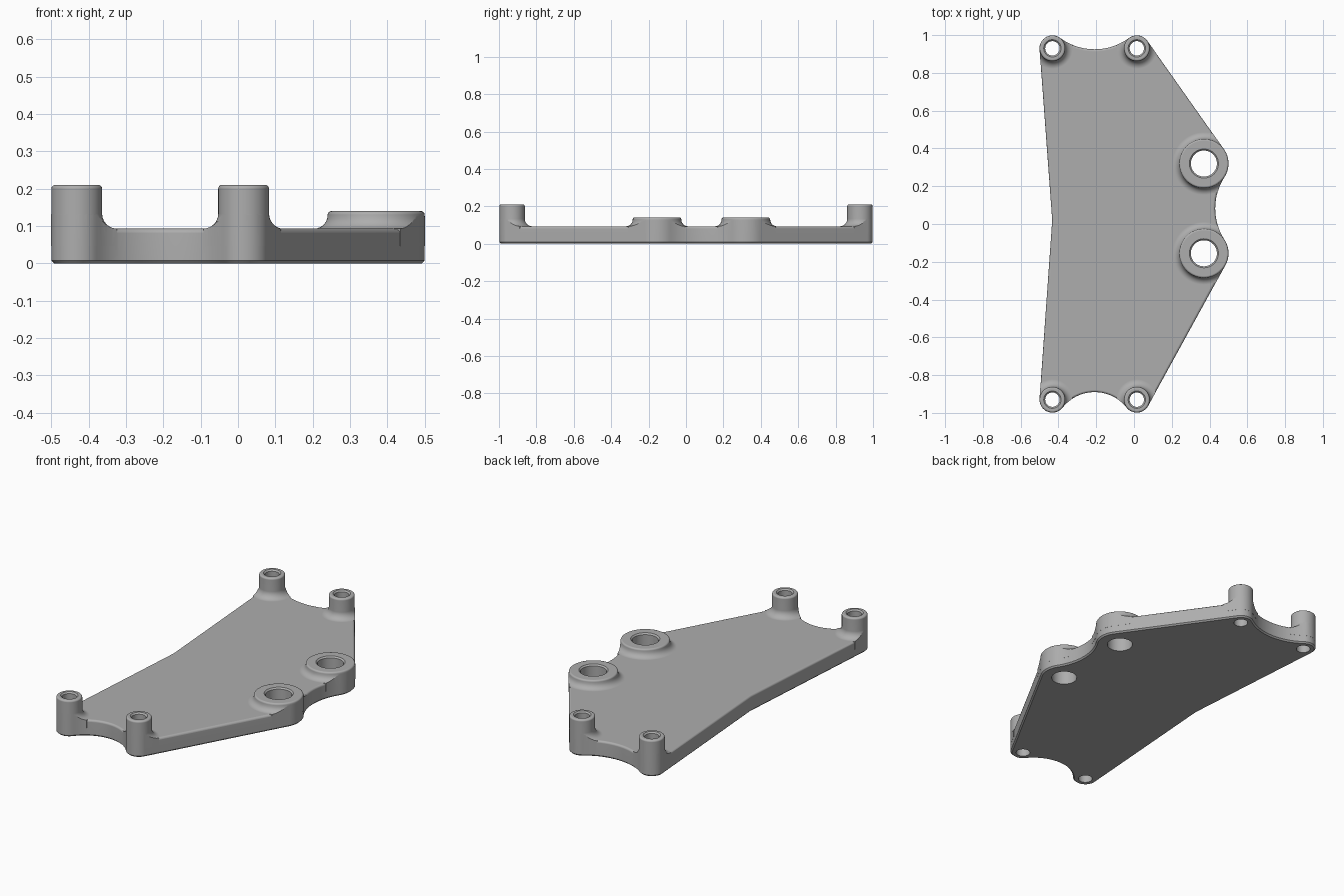
import bpy, bmesh, math
from mathutils import Vector

cube = bpy.data.objects.get("Cube")
if cube:
    bpy.data.objects.remove(cube, do_unlink=True)

THICK = 0.093
POST, LUG = 0.068, 0.13
# boss centres and radii, counter-clockwise, with the waist point of the left side
front_l, front_r = (Vector((-0.432, -0.93)), POST), (Vector((0.015, -0.93)), POST)
lug_f, lug_b = (Vector((0.37, -0.155)), LUG), (Vector((0.37, 0.32)), LUG)
back_r, back_l = (Vector((0.015, 0.93)), POST), (Vector((-0.432, 0.93)), POST)
waist = (Vector((-0.433, 0.02)), 0)
bosses = [front_l, front_r, lug_f, lug_b, back_r, back_l]
chain = bosses + [waist]
# how far the bottom of each scallop lies outside the line of centres (None = straight edge)
scallops = [-0.04, None, 0.06, None, -0.005, None, None]

grey = bpy.data.materials.new("light grey")
grey.use_nodes = True
grey.diffuse_color = (0.42, 0.42, 0.42, 1)
grey.node_tree.nodes["Principled BSDF"].inputs["Base Color"].default_value = (0.42, 0.42, 0.42, 1)


def polar(a):
    return Vector((math.cos(a), math.sin(a)))


def angle(v):
    return math.atan2(v.y, v.x)


def link(c1, r1, c2, r2, dip):
    """Leaving angle, arriving angle and scallop circle between two bosses."""
    u = c2 - c1
    if dip is None:
        a = angle(u) - math.acos((r1 - r2) / u.length)
        return a, a, None
    out = Vector((u.y, -u.x)).normalized()
    half, k = u.length / 2, r1 - dip
    d = (half * half - k * k) / (2 * k)
    centre = (c1 + c2) / 2 + out * d
    return angle(centre - c1), angle(centre - c2), (centre, d - dip)


def make_outline():
    """Outline as pairs of point and outward normal."""
    links = [link(*chain[i], *chain[(i + 1) % len(chain)], scallops[i]) for i in range(len(chain))]
    pts = []
    for i, (c, r) in enumerate(chain):
        leave, arrive_next, scallop = links[i]
        arrive = links[i - 1][1]
        if r == 0:
            pts.append((c, Vector((-1, 0))))
        else:
            sweep = (leave - arrive) % math.tau
            for k in range(17):
                n = polar(arrive + sweep * k / 16)
                pts.append((c + n * r, n))
        if scallop:
            centre, rad = scallop
            a = leave + math.pi
            sweep = -((a - arrive_next - math.pi) % math.tau)
            for k in range(1, 20):
                n = polar(a + sweep * k / 20)
                pts.append((centre + n * rad, -n))
    return pts


def new_object(name, bm):
    bmesh.ops.recalc_face_normals(bm, faces=bm.faces)
    mesh = bpy.data.meshes.new(name)
    bm.to_mesh(mesh)
    bm.free()
    mesh.materials.append(grey)
    ob = bpy.data.objects.new(name, mesh)
    bpy.context.collection.objects.link(ob)
    return ob


def skin(name, rings):
    """Closed solid through equal-length rings of points."""
    bm = bmesh.new()
    loops = [[bm.verts.new(p) for p in ring] for ring in rings]
    n = len(loops[0])
    for a, b in zip(loops, loops[1:]):
        for i in range(n):
            bm.faces.new((a[i], a[(i + 1) % n], b[(i + 1) % n], b[i]))
    bm.faces.new(loops[0])
    bm.faces.new(loops[-1])
    return new_object(name, bm)


def outline_solid(name, levels):
    return skin(name, [[(*(p - n * inset), z) for p, n in outline] for inset, z in levels])


def revolve(name, centre, profile, n=64):
    return skin(name, [[(*(centre + polar(math.tau * i / n) * r), z) for i in range(n)]
                       for r, z in profile])


def boolean(target, tool, operation):
    mod = target.modifiers.new(operation.lower(), "BOOLEAN")
    mod.operation, mod.object, mod.solver = operation, tool, "EXACT"
    bpy.context.view_layer.objects.active = target
    bpy.ops.object.modifier_apply(modifier=mod.name)
    bpy.data.objects.remove(tool, do_unlink=True)


def boss_profile(r, top, flare, edge=0.01):
    """Flared foot, straight wall and rounded top edge."""
    quarter = [math.pi / 2 * k / 6 for k in range(7)]
    foot = [(r + flare * (1 - math.sin(a)), THICK + flare * (1 - math.cos(a))) for a in quarter]
    rim = [(r - edge + edge * math.cos(a), top - edge + edge * math.sin(a)) for a in quarter]
    return [(r + flare, THICK / 2)] + foot + rim


outline = make_outline()

# plate with a chamfered underside and softened top edge
bracket = outline_solid("mounting_plate", [(0.008, 0), (0, 0.008), (0, THICK - 0.012),
                                           (0.0016, THICK - 0.006), (0.006, THICK - 0.0016),
                                           (0.012, THICK)])

# bosses, trimmed to the plate outline
for c, r in bosses:
    top, flare = (0.21, 0.04) if r == POST else (0.14, 0.036)
    boss = revolve("boss", c, boss_profile(r, top, flare))
    boolean(boss, outline_solid("trim", [(-0.0005, 0.02), (-0.0005, 0.4)]), "INTERSECT")
    boolean(bracket, boss, "UNION")

# through holes with a chamfered mouth
for c, r in bosses:
    bore, top = (0.038, 0.21) if r == POST else (0.069, 0.14)
    drill = revolve("drill", c, [(bore, -0.1), (bore, top - 0.008), (bore + 0.018, top + 0.01)], 48)
    boolean(bracket, drill, "DIFFERENCE")

# smooth shading with crisp edges
bpy.ops.object.select_all(action="DESELECT")
bracket.select_set(True)
bpy.context.view_layer.objects.active = bracket
bpy.ops.object.shade_smooth_by_angle(angle=math.radians(32))
weighted = bracket.modifiers.new("weighted_normals", "WEIGHTED_NORMAL")
weighted.keep_sharp = True
